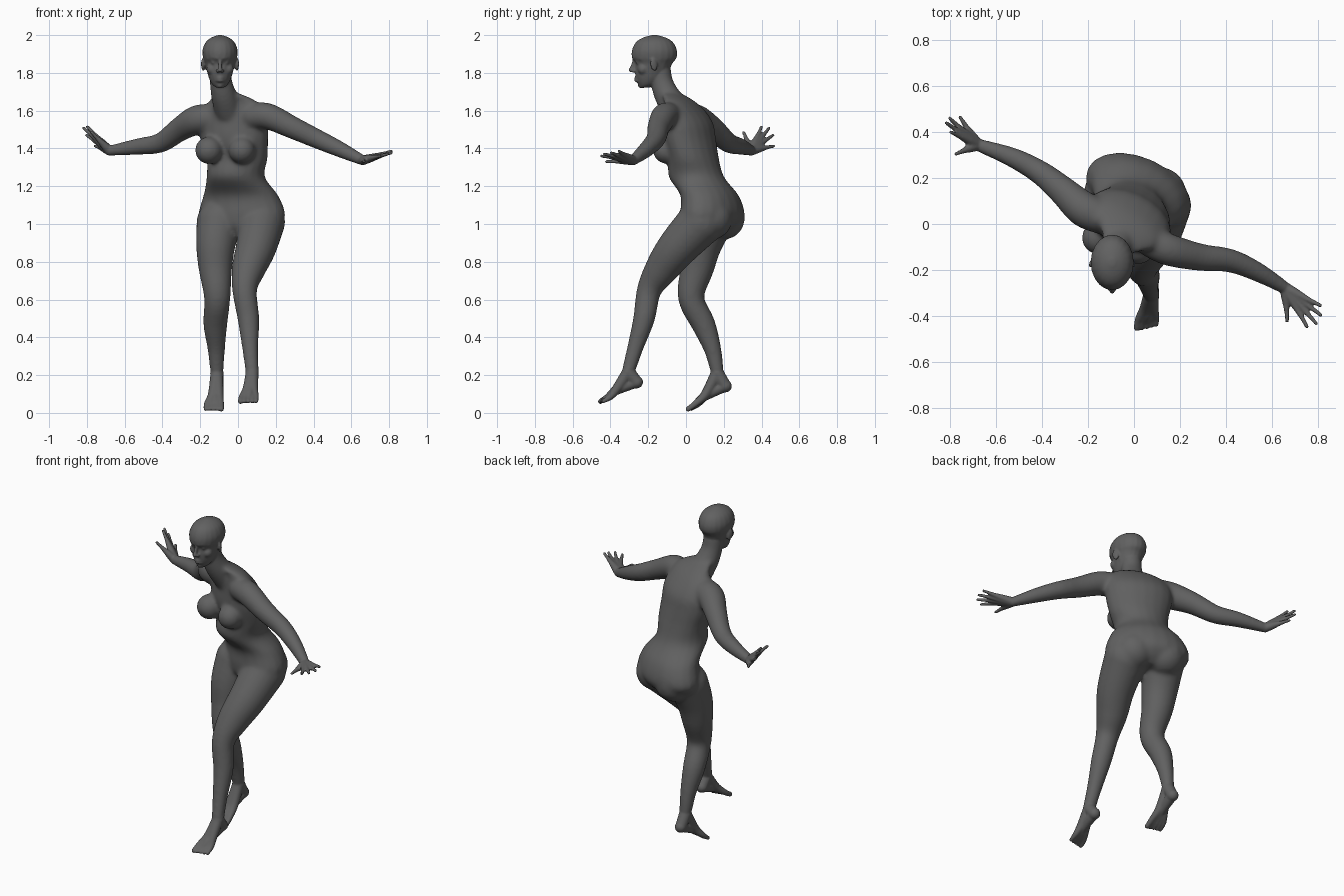
import bpy, bmesh, math
from mathutils import Vector, Matrix, Euler

if "Cube" in bpy.data.objects:
    bpy.data.objects.remove(bpy.data.objects["Cube"], do_unlink=True)

SIDES = 20
TWIST = math.radians(-25)
HEAD_X = -0.095

skin = bpy.data.materials.new("dark grey skin")
skin.use_nodes = True
grey = (0.12, 0.12, 0.12, 1)
skin.diffuse_color = grey
skin.node_tree.nodes["Principled BSDF"].inputs["Base Color"].default_value = grey


def spline(rows, steps=5):
    """Smooth interpolation through rows of numbers."""
    out = []
    last = len(rows) - 1
    for i in range(last):
        quad = (rows[max(i - 1, 0)], rows[i], rows[i + 1], rows[min(i + 2, last)])
        for k in range(steps):
            t = k / steps
            out.append([b + t * (c - a) / 2
                        + t * t * (a - 2.5 * b + 2 * c - d / 2)
                        + t ** 3 * (1.5 * (b - c) + (d - a) / 2)
                        for a, b, c, d in zip(*quad)])
    out.append(list(rows[-1]))
    return out


def loft(bm, rings):
    """Join rings of points into a closed skin."""
    loops = [[bm.verts.new(p) for p in ring] for ring in rings]
    for low, high in zip(loops, loops[1:]):
        for i in range(SIDES):
            j = (i + 1) % SIDES
            bm.faces.new((low[i], low[j], high[j], high[i]))
    bm.faces.new(loops[0][::-1])
    bm.faces.new(loops[-1])


def circle():
    return [(math.cos(a), math.sin(a))
            for a in (math.tau * i / SIDES for i in range(SIDES))]


def blob(bm, centre, size, turn=(0, 0, 0)):
    scale = (size,) * 3 if isinstance(size, float) else size
    matrix = Matrix.LocRotScale(Vector(centre), Euler(turn), Vector(scale))
    bmesh.ops.create_uvsphere(bm, u_segments=20, v_segments=14, radius=1, matrix=matrix)


def stack(bm, sections, twist=0):
    """Horizontal ellipses given as x, y, z, half width, half depth."""
    c, s = math.cos(twist), math.sin(twist)
    loft(bm, [[(x + u * w * c - v * d * s, y + u * w * s + v * d * c, z)
               for u, v in circle()] for x, y, z, w, d in spline(sections)])


def tube(bm, points):
    """Round-ended tapering limb given as x, y, z, radius."""
    path = spline(points)
    spots = [Vector(p[:3]) for p in path]
    tangent = (spots[1] - spots[0]).normalized()
    side = tangent.orthogonal().normalized()
    rings = []
    for i, spot in enumerate(spots):
        ahead = (spots[min(i + 1, len(spots) - 1)] - spots[max(i - 1, 0)]).normalized()
        side = tangent.rotation_difference(ahead) @ side
        tangent = ahead
        up = tangent.cross(side)
        rings.append([spot + path[i][3] * (u * side + v * up) for u, v in circle()])
    loft(bm, rings)
    for end in (points[0], points[-1]):
        blob(bm, end[:3], float(end[3]))


def fuse(obj, bm, voxel, passes):
    """Blend all overlapping forms into one smooth skin."""
    bmesh.ops.recalc_face_normals(bm, faces=bm.faces[:])
    bm.to_mesh(obj.data)
    bm.free()
    remesh = obj.modifiers.new("Fuse", 'REMESH')
    remesh.mode = 'VOXEL'
    remesh.voxel_size = voxel
    soften = obj.modifiers.new("Soften", 'SMOOTH')
    soften.factor = 0.5
    soften.iterations = passes
    bpy.context.view_layer.update()
    graph = bpy.context.evaluated_depsgraph_get()
    mesh = bpy.data.meshes.new_from_object(obj.evaluated_get(graph))
    obj.modifiers.clear()
    obj.data = mesh


body = bpy.data.objects.new("body", bpy.data.meshes.new("body"))
bpy.context.collection.objects.link(body)

# Torso and hips, turned about the vertical
bm = bmesh.new()
stack(bm, [(.01, .12, .95, .13, .09), (.015, .13, .99, .21, .13),
           (.02, .14, 1.05, .245, .15), (.015, .125, 1.15, .21, .14),
           (-.012, .055, 1.25, .157, .145), (-.005, .04, 1.35, .17, .125),
           (-.02, .02, 1.45, .19, .125), (-.025, .012, 1.53, .195, .115),
           (-.03, -.01, 1.6, .18, .09), (-.03, -.04, 1.655, .13, .062),
           (-.07, -.085, 1.695, .07, .05)], TWIST)
for spot, size in (((-.06, .2, 1.03), .112), ((.115, .135, 1.03), .112),
                   ((-.155, -.06, 1.39), .073), ((.02, -.105, 1.39), .071)):
    blob(bm, spot, size)

# Neck
tube(bm, [(-.05, -.05, 1.6, .075), (-.075, -.1, 1.68, .068),
          (-.09, -.128, 1.75, .06), (-.095, -.14, 1.82, .06)])

# Arms
tube(bm, [(-.14, .03, 1.56, .075), (-.22, .065, 1.55, .078), (-.31, .145, 1.5, .064),
          (-.41, .225, 1.43, .053), (-.53, .29, 1.41, .044), (-.68, .345, 1.388, .029)])
tube(bm, [(.08, -.08, 1.57, .07), (.16, -.115, 1.57, .07), (.29, -.145, 1.51, .06),
          (.42, -.16, 1.45, .052), (.54, -.21, 1.395, .043), (.66, -.28, 1.337, .029)])

# Legs
tube(bm, [(.125, .08, 1.01, .125), (.095, -.045, .875, .108), (.055, -.13, .76, .09),
          (.035, -.195, .65, .066), (.055, -.222, .5, .058), (.065, -.27, .34, .043),
          (.075, -.305, .22, .036)])
tube(bm, [(-.1, .13, 1.01, .12), (-.118, .085, .89, .105), (-.12, .06, .77, .09),
          (-.11, .027, .61, .07), (-.12, .092, .47, .064), (-.115, .14, .34, .047),
          (-.112, .165, .22, .036)])
fuse(body, bm, .01, 12)

bm = bmesh.new()
bm.from_mesh(body.data)

# Head
stack(bm, [(HEAD_X, y, z, w, d) for z, y, w, d in (
    (1.722, -.22, .022, .025), (1.74, -.205, .042, .048), (1.77, -.19, .058, .075),
    (1.81, -.18, .07, .09), (1.85, -.17, .08, .098), (1.88, -.168, .09, .118),
    (1.92, -.167, .093, .119), (1.96, -.167, .078, .1), (1.985, -.167, .05, .065),
    (2.0, -.167, .012, .015))])

# Face
tube(bm, [(HEAD_X, -.275, 1.868, .008), (HEAD_X, -.283, 1.838, .009),
          (HEAD_X, -.292, 1.815, .012)])
blob(bm, (HEAD_X, -.236, 1.737), .019)
for z in (1.773, 1.759):
    tube(bm, [(HEAD_X - .022, -.256, z, .004), (HEAD_X, -.266, z, .008),
              (HEAD_X + .022, -.256, z, .004)])
for s in (-1, 1):
    tube(bm, [(HEAD_X + s * .012, -.277, 1.879, .009), (HEAD_X + s * .036, -.267, 1.884, .009),
              (HEAD_X + s * .062, -.238, 1.876, .009)])
    blob(bm, (HEAD_X + s * .034, -.251, 1.857), .014)
    blob(bm, (HEAD_X + s * .013, -.28, 1.81), .01)
    blob(bm, (HEAD_X + s * .042, -.226, 1.82), .03)
    blob(bm, (HEAD_X + s * .09, -.17, 1.843), (.009, .02, .034), (.2, 0, s * .35))

# Hands: each finger runs from the wrist
hands = (((-.68, .345, 1.388), ((-.775, .305, 1.485), (-.797, .4, 1.515), (-.817, .44, 1.508),
                                (-.802, .46, 1.47), (-.757, .465, 1.413))),
         ((.66, -.28, 1.337), ((.667, -.422, 1.33), (.754, -.448, 1.36), (.793, -.433, 1.37),
                               (.814, -.397, 1.377), (.812, -.355, 1.386))))
for wrist, tips in hands:
    for tip in tips:
        a, b = Vector(wrist), Vector(tip)
        tube(bm, [(*a, .026), (*a.lerp(b, .28), .021), (*a.lerp(b, .52), .015),
                  (*a.lerp(b, .75), .0105), (*b, .0085)])

# Feet: each toe runs from the ankle
feet = (((.075, -.305, .215), (.073, -.263, .163), (.066, -.365, .13),
         (.057, -.415, .085), (.055, -.453, .061), 1),
        ((-.112, .165, .21), (-.11, .207, .142), (-.118, .105, .1),
         (-.127, .05, .049), (-.13, .011, .02), -1))
for ankle, heel, arch, ball, tip, out in feet:
    blob(bm, heel, (.034, .036, .034))
    tube(bm, [(*ankle, .036), (*heel, .033)])
    tube(bm, [(*heel, .03), (*arch[:2], arch[2] - .008, .026), (*ball, .016)])
    for i in range(5):
        fan = out * (i - 2)
        back = .005 * max(i - 1, 0)
        tube(bm, [(*ankle, .034),
                  (arch[0] + fan * .008, arch[1], arch[2], .025),
                  (ball[0] + fan * .018, ball[1] + back, ball[2], .017),
                  (tip[0] + fan * .021, tip[1] + back, tip[2], .014 if i == 0 else .0105)])
fuse(body, bm, .006, 3)

# Finish
body.data.materials.clear()
body.data.materials.append(skin)
body.data.shade_smooth()
